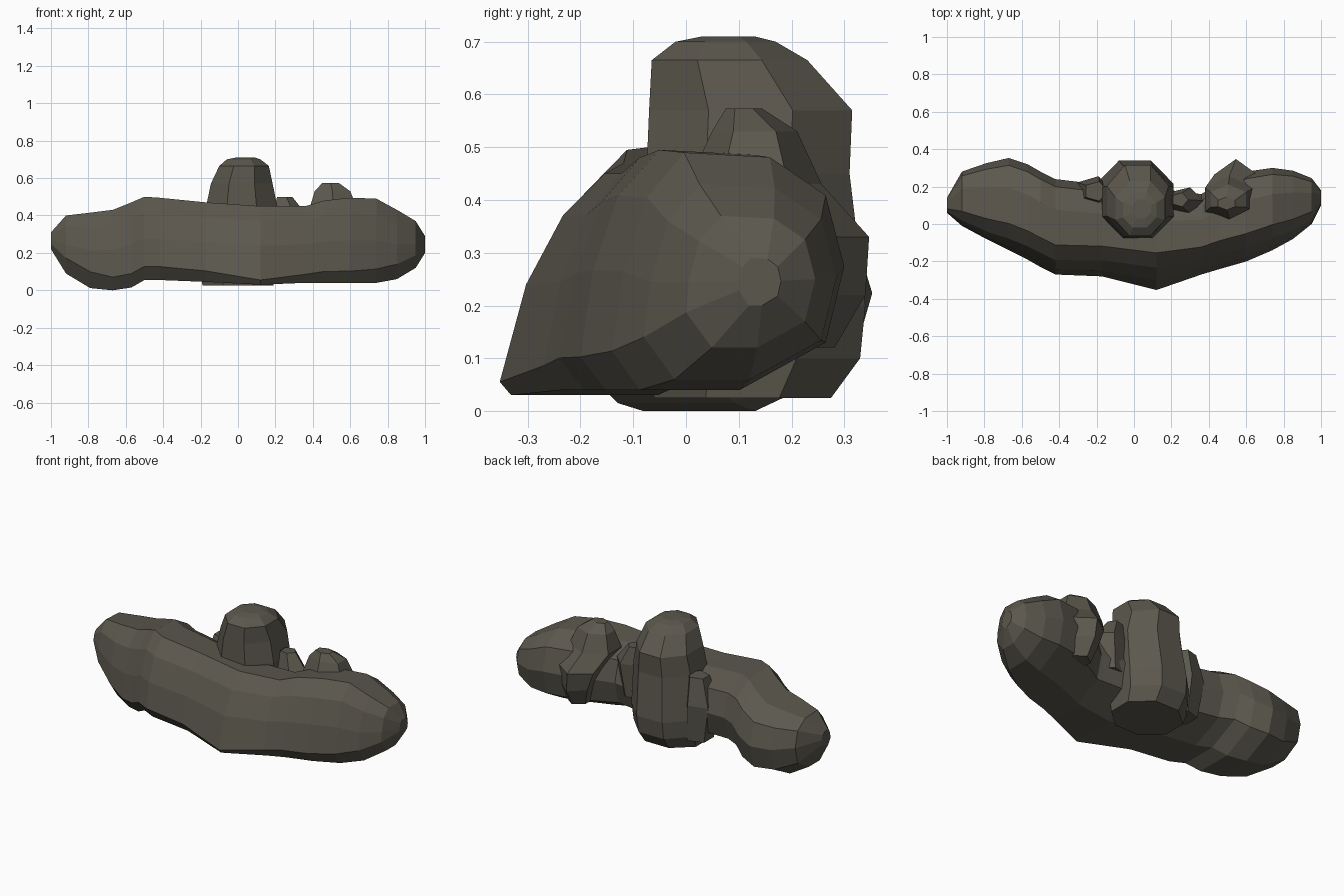
import bpy, bmesh, math

# One dark stone colour
stone = bpy.data.materials.new("dark olive stone")
stone.diffuse_color = (0.105, 0.096, 0.075, 1)


def loft(name, rings):
    """Skin a list of equal-length point rings into a closed flat-shaded rock."""
    bm = bmesh.new()
    loops = [[bm.verts.new(p) for p in r] for r in rings]
    n = len(loops[0])
    for a, b in zip(loops, loops[1:]):
        for i in range(n):
            j = (i + 1) % n
            bm.faces.new((a[i], a[j], b[j], b[i]))
    bm.faces.new(loops[0])
    bm.faces.new(loops[-1][::-1])
    bmesh.ops.recalc_face_normals(bm, faces=bm.faces)
    me = bpy.data.meshes.new(name)
    bm.to_mesh(me)
    bm.free()
    me.materials.append(stone)
    ob = bpy.data.objects.new(name, me)
    bpy.context.collection.objects.link(ob)
    return ob


def body_ring(x, yf, yb, zb, zt, lean, chin):
    """Rock section: lean tips the front face back, chin drops its foremost point."""
    k = 1 - chin
    section = [(.04 + .2 * k, 0), (0, .06 + .26 * k), (.02 + .3 * lean, .5), (.1 + .5 * lean, .81),
               (.27 + .4 * lean, 1), (.68, .98), (.92, .82), (1, .52), (.92, .2), (.55, 0)]
    return [(x, yf + u * (yb - yf), zb + v * (zt - zb)) for u, v in section]


def stacked_rock(name, levels, sides=8, turn=.5):
    """Upright rock from levels of (z, x0, x1, y0, y1)."""
    grow = 1 / math.cos(math.pi / sides) if turn else 1
    rings = []
    for z, x0, x1, y0, y1 in levels:
        ring = []
        for i in range(sides):
            a = math.tau * (i + turn) / sides
            ring.append(((x0 + x1) / 2 + (x1 - x0) / 2 * grow * math.cos(a),
                         (y0 + y1) / 2 + (y1 - y0) / 2 * grow * math.sin(a), z))
        rings.append(ring)
    return loft(name, rings)


# Long crescent boulder: x, front, back, bottom, top, lean, chin
stations = [
    (-1.00, .06, .14, .22, .31, 0, 0),
    (-.92, -.01, .28, .09, .40, 0, .2),
    (-.79, -.08, .325, .012, .415, 0, .4),
    (-.67, -.14, .353, 0, .43, .05, .6),
    (-.57, -.19, .32, .015, .47, .08, .6),
    (-.50, -.23, .28, .055, .50, .1, .6),
    (-.42, -.27, .24, .055, .495, .1, .6),
    (-.17, -.28, .21, .045, .47, .15, .7),
    (.12, -.353, .19, .03, .45, .24, 1),
    (.36, -.27, .16, .04, .45, .18, .8),
    (.46, -.24, .22, .04, .48, .15, .7),
    (.60, -.20, .28, .04, .495, .1, .7),
    (.74, -.14, .30, .04, .49, .1, .6),
    (.85, -.08, .285, .06, .43, .05, .4),
    (.95, .0, .245, .12, .37, 0, .2),
    (1.00, .10, .18, .20, .29, 0, 0),
]
loft("crescent_boulder", [body_ring(*s) for s in stations])

# Tall pillar standing behind the middle
stacked_rock("pillar_rock", [
    (.025, -.19, .19, -.06, .275),
    (.10, -.20, .20, -.08, .33),
    (.20, -.20, .21, -.08, .34),
    (.45, -.17, .21, -.075, .31),
    (.57, -.145, .185, -.07, .315),
    (.665, -.10, .165, -.065, .23),
    (.70, -.06, .12, -.02, .17),
    (.71, -.01, .09, .03, .13)])

# Block resting on the back of the right arm
stacked_rock("right_block", [
    (.12, .50, .62, .12, .27),
    (.22, .47, .64, .06, .32),
    (.33, .43, .66, .04, .325),
    (.43, .38, .64, .02, .24),
    (.53, .41, .60, .06, .20),
    (.573, .45, .54, .08, .14)], 6)

# Small chips wedged beside the pillar
stacked_rock("right_chip", [
    (.20, .16, .34, .06, .18),
    (.40, .17, .37, .05, .20),
    (.50, .20, .29, .09, .17)], 5, 0)
stacked_rock("left_chip", [
    (.08, -.28, -.12, .08, .24),
    (.30, -.32, -.12, .08, .26),
    (.46, -.27, -.14, .12, .23)], 5, 0)
